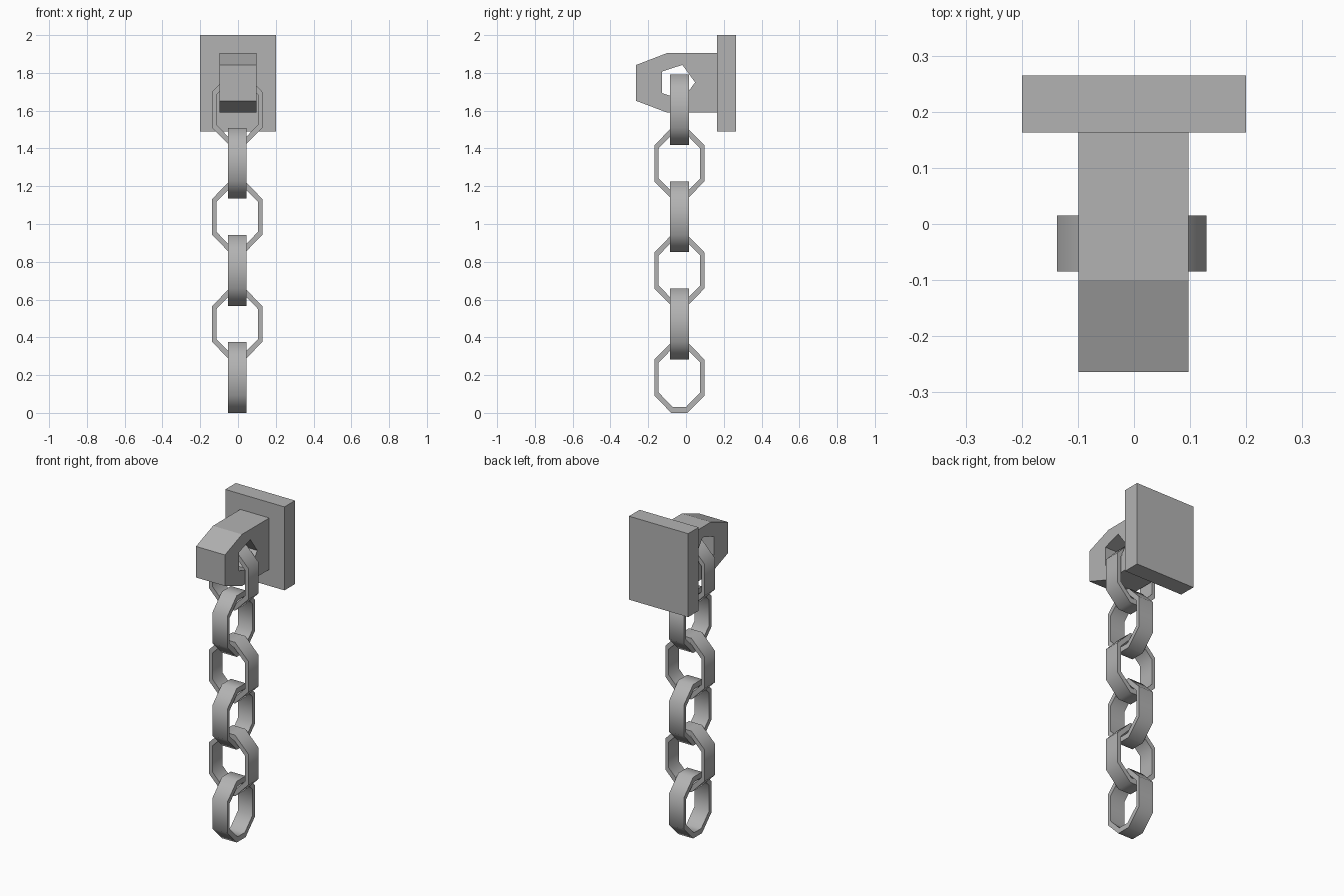
import bpy
import bmesh
from math import cos, sin, tau, radians
from mathutils import Matrix

cube = bpy.data.objects.get("Cube")
if cube:
    bpy.data.objects.remove(cube, do_unlink=True)

GREY = (0.45, 0.45, 0.45, 1.0)
metal = bpy.data.materials.new("grey metal")
metal.use_nodes = True
metal.diffuse_color = GREY
metal.node_tree.nodes["Principled BSDF"].inputs["Base Color"].default_value = GREY

# Profile planes: side faces along x, front faces along y
SIDE = Matrix(((0, 0, 1), (1, 0, 0), (0, 1, 0))).to_4x4()
FRONT = Matrix.Rotation(radians(90), 4, "X")


def extrude_profile(name, loops, half_depth, plane, centre, smooth=False):
    """Extrude closed outlines (the second one is a hole) into a solid."""
    curve = bpy.data.curves.new(name + "_profile", "CURVE")
    curve.dimensions = "2D"
    curve.fill_mode = "BOTH"
    curve.extrude = half_depth
    for loop in loops:
        spline = curve.splines.new("POLY")
        spline.points.add(len(loop) - 1)
        for point, (a, b) in zip(spline.points, loop):
            point.co = (a, b, 0, 1)
        spline.use_cyclic_u = True
    helper = bpy.data.objects.new(name + "_profile", curve)
    bpy.context.collection.objects.link(helper)
    bpy.context.view_layer.update()
    graph = bpy.context.evaluated_depsgraph_get()
    mesh = bpy.data.meshes.new_from_object(helper.evaluated_get(graph))
    bpy.data.objects.remove(helper, do_unlink=True)

    bm = bmesh.new()
    bm.from_mesh(mesh)
    bmesh.ops.remove_doubles(bm, verts=bm.verts, dist=0.0001)
    bmesh.ops.transform(bm, matrix=Matrix.Translation(centre) @ plane, verts=bm.verts)
    bmesh.ops.recalc_face_normals(bm, faces=bm.faces)
    for edge in bm.edges:
        edge.smooth = True
    for face in bm.faces:
        face.smooth = False
        face.material_index = 0
    bm.to_mesh(mesh)
    bm.free()
    mesh.materials.clear()
    mesh.materials.append(metal)
    mesh.name = name
    obj = bpy.data.objects.new(name, mesh)
    bpy.context.collection.objects.link(obj)
    if smooth:
        bpy.ops.object.select_all(action="DESELECT")
        obj.select_set(True)
        bpy.context.view_layer.objects.active = obj
        bpy.ops.object.shade_smooth_by_angle(angle=radians(60))
    return obj


# Wall plate
plate = [(-0.2, 1.49), (0.2, 1.49), (0.2, 2.0), (-0.2, 2.0)]
extrude_profile("wall_plate", [plate], 0.051, FRONT, (0, 0.214, 0))

# Bracket with a tapered nose and a five-sided eye
body = [(0.165, 1.59), (0.165, 1.905), (-0.1, 1.905),
        (-0.264, 1.842), (-0.264, 1.652), (-0.1, 1.59)]
eye = [(-0.049 + 0.097 * cos(i * tau / 5), 1.75 + 0.097 * sin(i * tau / 5))
       for i in range(5)]
extrude_profile("bracket", [body, eye], 0.098, SIDE, (-0.001, 0, 0))

# Chain of eight-sided links, each turned a quarter from the last
quarter = [(0.133, 0.095), (0.043, 0.187)]
top = quarter + [(-a, b) for a, b in reversed(quarter)]
outer = top + [(-a, -b) for a, b in top]
inner = [(a * 0.83, b * 0.83) for a, b in outer]
for i in range(6):
    plane = FRONT if i % 2 else SIDE
    extrude_profile(f"chain_link_{i + 1}", [outer, inner], 0.05, plane,
                    (-0.004, -0.035, 0.187 + i * 0.2835), smooth=True)
